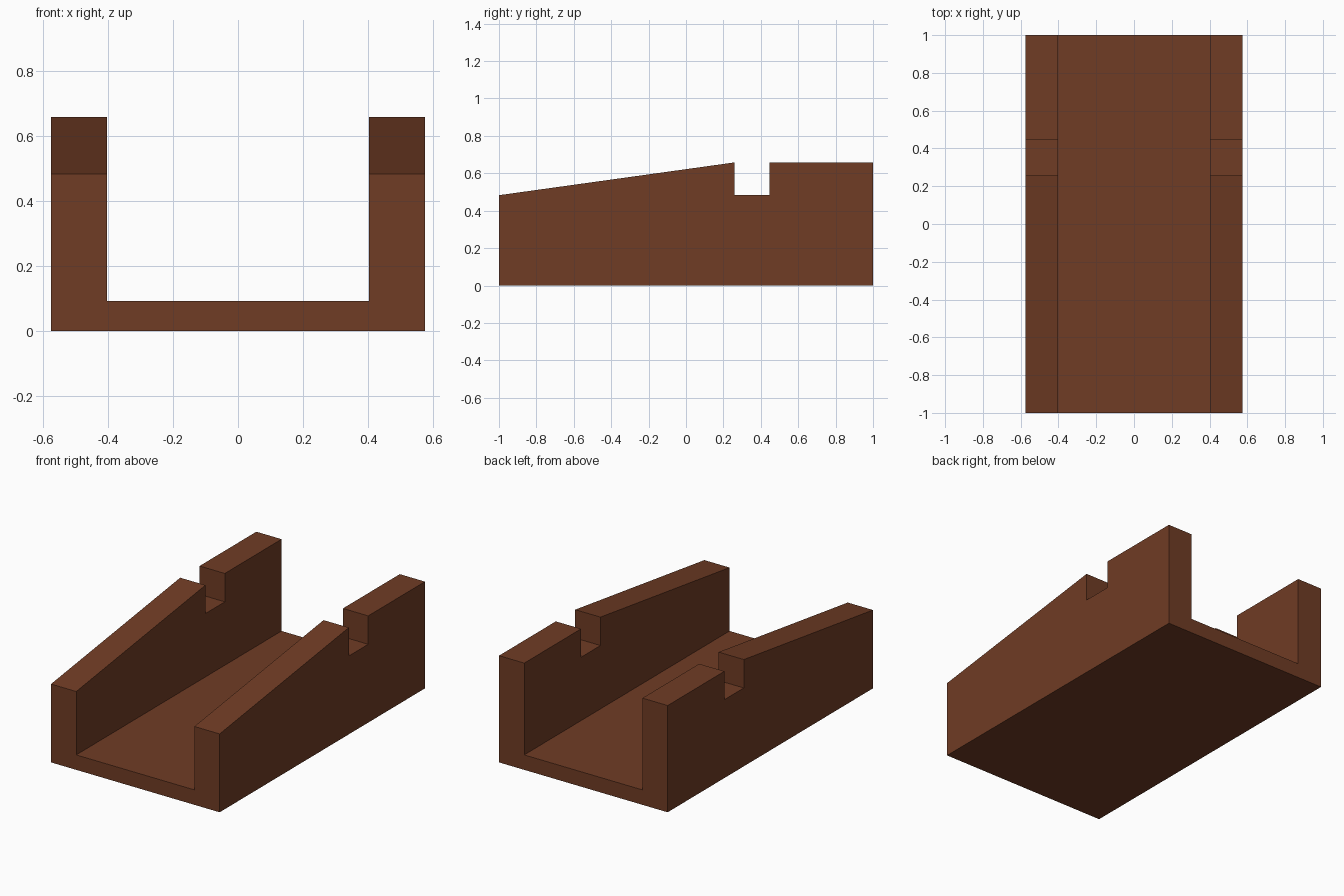
import bpy, bmesh

if "Cube" in bpy.data.objects:
    bpy.data.objects.remove(bpy.data.objects["Cube"])

wood = bpy.data.materials.new("brown")
wood.diffuse_color = (0.162, 0.045, 0.018, 1)
wood.use_nodes = True
wood.node_tree.nodes["Principled BSDF"].inputs["Base Color"].default_value = wood.diffuse_color

HALF_WIDTH, INNER, FLOOR = 0.575, 0.403, 0.092
LOW, TOP = 0.483, 0.658          # front / notch height, wall height
NOTCH_FRONT, NOTCH_BACK = 0.258, 0.447

# side outline of one wall (y, z): ramp, notch, level back
wall = [(-1, 0), (1, 0), (1, TOP), (NOTCH_BACK, TOP), (NOTCH_BACK, LOW),
        (NOTCH_FRONT, LOW), (NOTCH_FRONT, TOP), (-1, LOW)]
# floor slab outline between the walls
floor = [(-1, 0), (1, 0), (1, FLOOR), (-1, FLOOR)]


def extrude_x(bm, outline, x0, x1):
    """Extrude a (y, z) outline from x0 to x1."""
    face = bm.faces.new([bm.verts.new((x0, y, z)) for y, z in outline])
    out = bmesh.ops.extrude_face_region(bm, geom=[face], use_keep_orig=True)
    verts = [g for g in out["geom"] if isinstance(g, bmesh.types.BMVert)]
    bmesh.ops.translate(bm, verts=verts, vec=(x1 - x0, 0, 0))


def add_part(name, outline, x0, x1):
    bm = bmesh.new()
    extrude_x(bm, outline, x0, x1)
    bmesh.ops.recalc_face_normals(bm, faces=bm.faces)
    mesh = bpy.data.meshes.new(name)
    bm.to_mesh(mesh)
    bm.free()
    mesh.materials.append(wood)
    bpy.context.collection.objects.link(bpy.data.objects.new(name, mesh))


add_part("floor", floor, -INNER, INNER)
add_part("left_wall", wall, -HALF_WIDTH, -INNER)
add_part("right_wall", wall, INNER, HALF_WIDTH)
